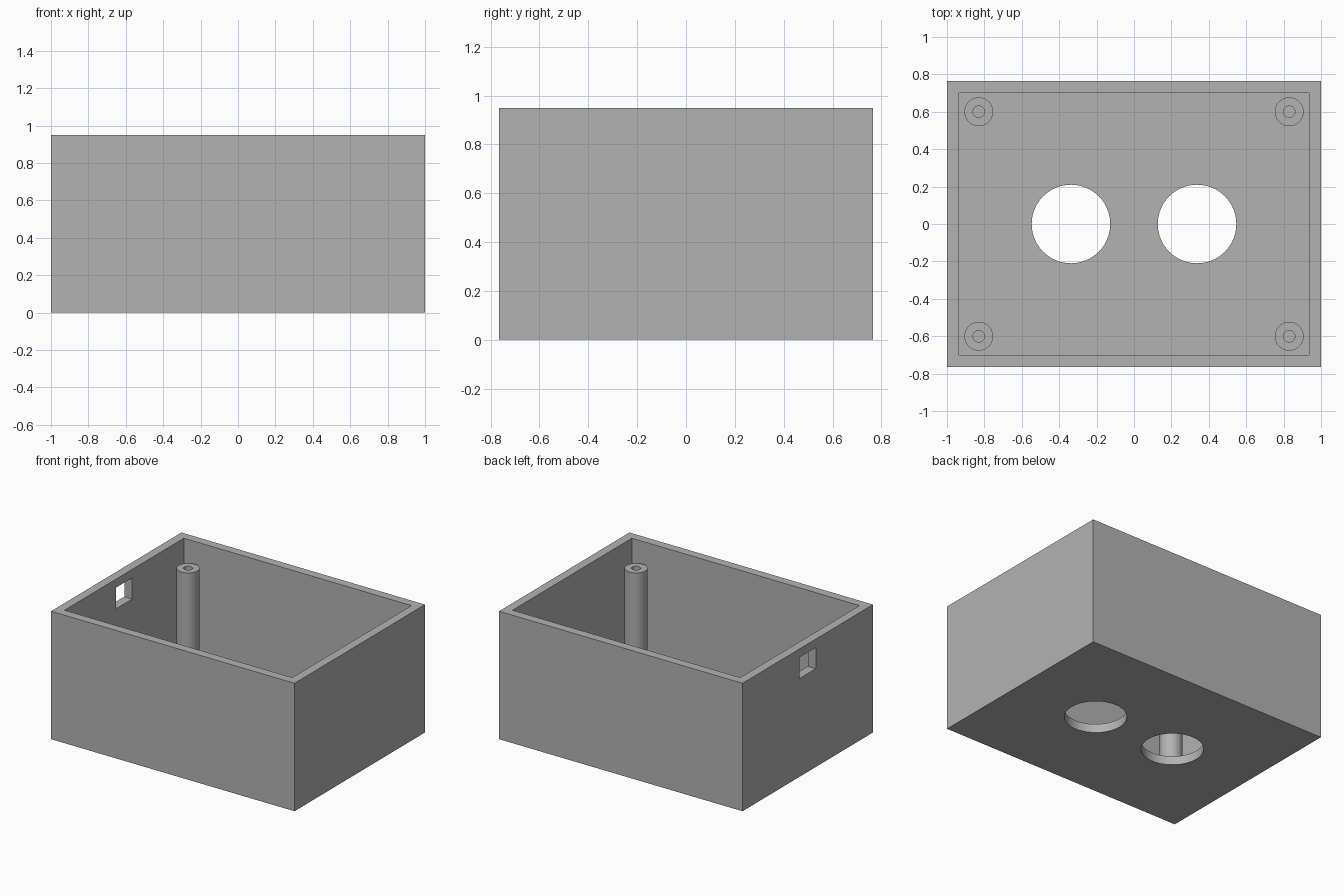
import bpy
import bmesh
from mathutils import Vector

cube = bpy.data.objects.get("Cube")
if cube:
    bpy.data.objects.remove(cube, do_unlink=True)

HALF_X, HALF_Y, HEIGHT = 1.0, 0.765, 0.95
WALL = 0.065
POST_TOP = 0.794

grey = bpy.data.materials.new("Plain grey")
grey.use_nodes = True
grey.diffuse_color = (0.45, 0.45, 0.45, 1)
grey.node_tree.nodes["Principled BSDF"].inputs["Base Color"].default_value = grey.diffuse_color


def make_object(name, bm):
    bmesh.ops.recalc_face_normals(bm, faces=bm.faces[:])
    mesh = bpy.data.meshes.new(name)
    bm.to_mesh(mesh)
    bm.free()
    mesh.materials.append(grey)
    obj = bpy.data.objects.new(name, mesh)
    bpy.context.collection.objects.link(obj)
    return obj


def box(name, low, high):
    low, high = Vector(low), Vector(high)
    bm = bmesh.new()
    bmesh.ops.create_cube(bm, size=1)
    bmesh.ops.scale(bm, vec=high - low, verts=bm.verts)
    bmesh.ops.translate(bm, vec=(low + high) / 2, verts=bm.verts)
    return make_object(name, bm)


def cylinder(name, x, y, radius, z0, z1, sides=64):
    bm = bmesh.new()
    bmesh.ops.create_cone(bm, cap_ends=True, segments=sides,
                          radius1=radius, radius2=radius, depth=z1 - z0)
    bmesh.ops.translate(bm, vec=(x, y, (z0 + z1) / 2), verts=bm.verts)
    return make_object(name, bm)


def activate(obj):
    bpy.ops.object.select_all(action='DESELECT')
    obj.select_set(True)
    bpy.context.view_layer.objects.active = obj


def cut(target, cutter):
    cutter.hide_render = True
    mod = target.modifiers.new("Cut", 'BOOLEAN')
    mod.operation = 'DIFFERENCE'
    mod.solver = 'EXACT'
    mod.object = cutter
    activate(target)
    bpy.ops.object.modifier_apply(modifier=mod.name)
    bpy.data.objects.remove(cutter, do_unlink=True)


def smooth(obj):
    activate(obj)
    bpy.ops.object.shade_smooth_by_angle(angle=0.6)


# Open-topped case
case = box("case", (-HALF_X, -HALF_Y, 0), (HALF_X, HALF_Y, HEIGHT))
cut(case, box("cavity_cutter", (WALL - HALF_X, WALL - HALF_Y, WALL),
              (HALF_X - WALL, HALF_Y - WALL, HEIGHT + 0.2)))

# Cable window in one end wall
cut(case, box("window_cutter", (-HALF_X - 0.1, -0.094, 0.73),
              (-HALF_X + WALL + 0.1, 0.094, 0.887)))

# Two round openings through the floor
for x in (-0.337, 0.337):
    cut(case, cylinder("floor_hole_cutter", x, 0, 0.21, -0.1, WALL + 0.1))
smooth(case)

# Hollow screw posts near the corners
for side, x in (("right", -0.83), ("left", 0.83)):
    for end, y in (("front", -0.6), ("back", 0.6)):
        post = cylinder(f"{end}_{side}_screw_post", x, y, 0.077, WALL - 0.005, POST_TOP, 48)
        cut(post, cylinder("screw_hole_cutter", x, y, 0.031, WALL, POST_TOP + 0.1, 32))
        smooth(post)
